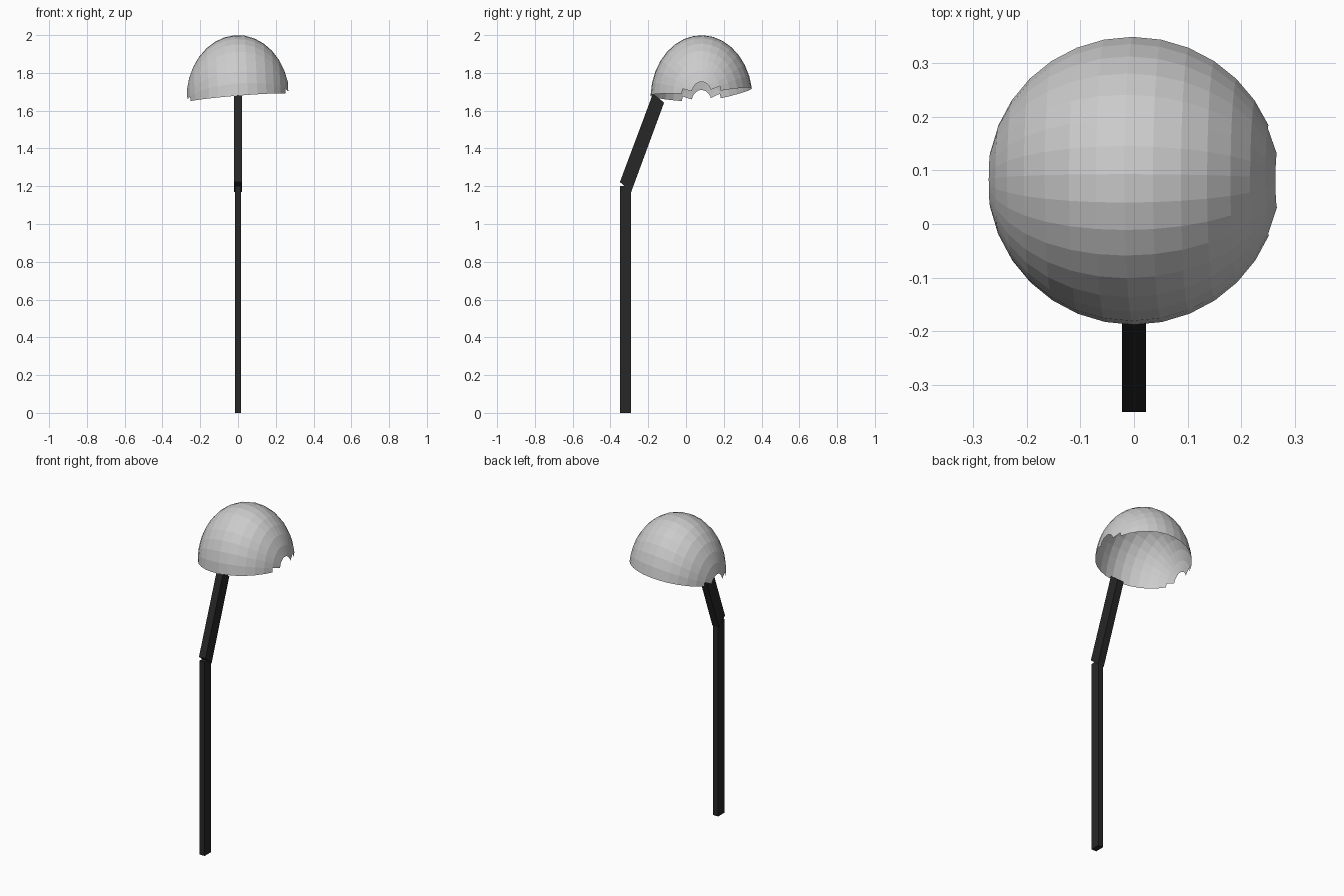
import bpy, bmesh
from math import radians, degrees, atan2, cos
from mathutils import Matrix

if "Cube" in bpy.data.objects:
    bpy.data.objects.remove(bpy.data.objects["Cube"])

dark = bpy.data.materials.new("dark_metal")
dark.diffuse_color = (0.02, 0.02, 0.02, 1)
dark.use_nodes = True
dark.node_tree.nodes["Principled BSDF"].inputs["Base Color"].default_value = dark.diffuse_color


def add_object(name, bm, mat=None):
    mesh = bpy.data.meshes.new(name)
    bm.to_mesh(mesh)
    bm.free()
    obj = bpy.data.objects.new(name, mesh)
    bpy.context.collection.objects.link(obj)
    if mat:
        mesh.materials.append(mat)
    return obj


def side_prism(name, profile, half_width):
    """Extrude a (y, z) profile symmetrically along x."""
    bm = bmesh.new()
    face = bm.faces.new([bm.verts.new((-half_width, y, z)) for y, z in profile])
    ext = bmesh.ops.extrude_face_region(bm, geom=[face])["geom"]
    verts = [e for e in ext if isinstance(e, bmesh.types.BMVert)]
    bmesh.ops.translate(bm, verts=verts, vec=(2 * half_width, 0, 0))
    bmesh.ops.recalc_face_normals(bm, faces=bm.faces[:])
    return add_object(name, bm, dark)


# Upright post and slanted arm
side_prism("lower_post", [(-0.35, 0), (-0.29, 0), (-0.29, 1.2), (-0.35, 1.2)], 0.017)
side_prism("slanted_arm", [(-0.35, 1.222), (-0.29, 1.17), (-0.116, 1.643), (-0.175, 1.69)], 0.022)

# Dome: upper part of a sphere whose poles point sideways
STEP, START = 11.25, 8.95
bm = bmesh.new()
bmesh.ops.create_uvsphere(bm, u_segments=32, v_segments=16, radius=1)
turn = Matrix.Rotation(radians(START), 4, 'X') @ Matrix.Rotation(radians(90), 4, 'Y')
bmesh.ops.transform(bm, matrix=turn, verts=bm.verts[:])

# Remove the lower faces and the stepped notches around both poles
unwanted = []
for f in bm.faces:
    c = f.calc_center_median()
    seg = int(((degrees(atan2(c.z, c.y)) - START) % 360) // STEP)
    inner = min(abs(v.co.x) for v in f.verts)
    cap = inner > cos(radians(12))
    second = inner > cos(radians(23))
    first, last = (1, 13) if second else (0, 14)
    if cap or not first <= seg <= last:
        unwanted.append(f)
bmesh.ops.delete(bm, geom=unwanted, context='FACES')

# Tip slightly sideways, stretch and place
place = (Matrix.Translation((0, 0.082, 1.666))
         @ Matrix.Diagonal((0.273, 0.27, 0.334, 1))
         @ Matrix.Rotation(radians(-3.8), 4, 'Y'))
bmesh.ops.transform(bm, matrix=place, verts=bm.verts[:])
add_object("dome_shade", bm)
